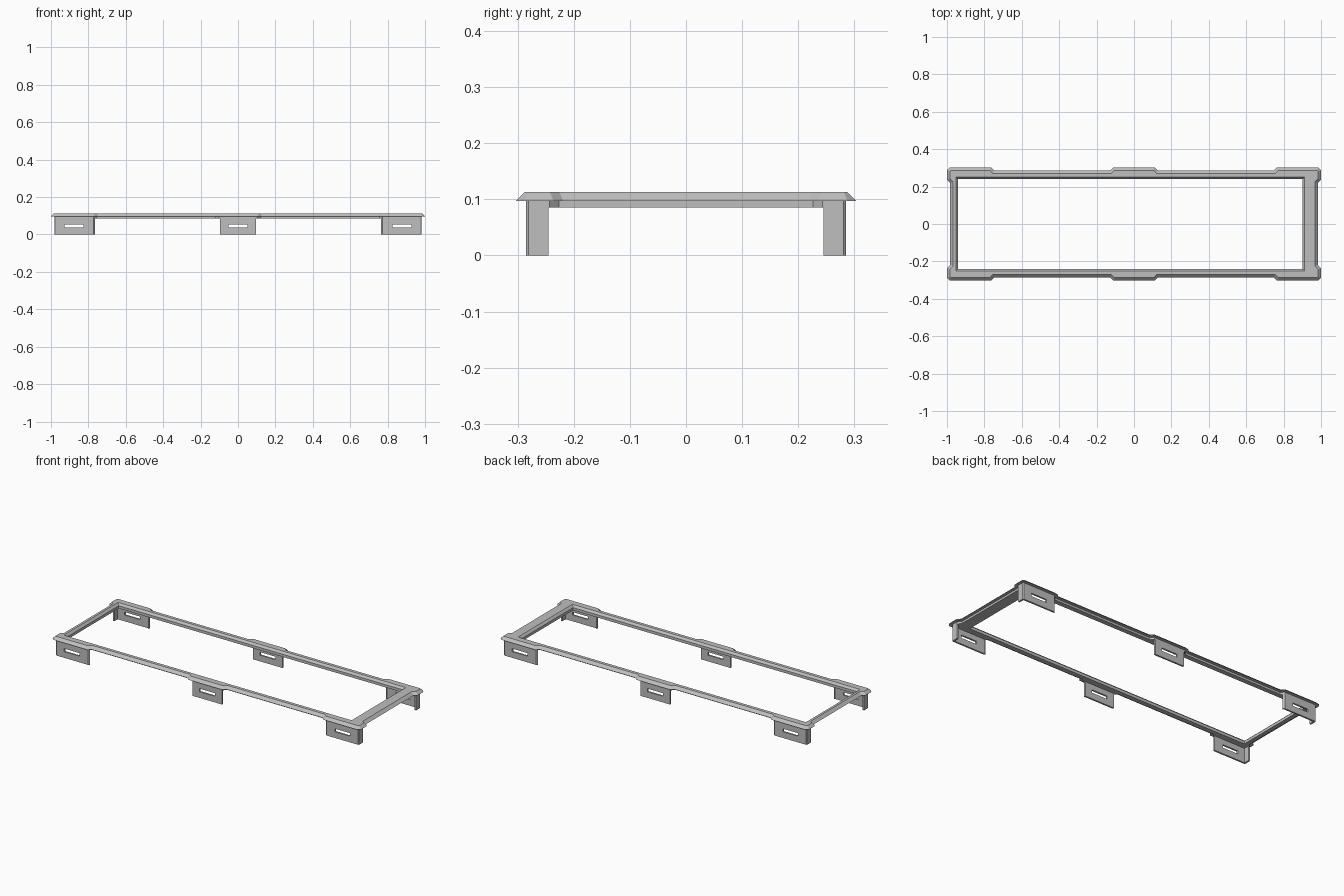
import bpy
import bmesh
from mathutils import Vector

if "Cube" in bpy.data.objects:
    bpy.data.objects.remove(bpy.data.objects["Cube"])

grey = bpy.data.materials.new("plain grey")
grey.use_nodes = True
colour = (0.52, 0.52, 0.52, 1)
grey.diffuse_color = colour
grey.node_tree.nodes["Principled BSDF"].inputs["Base Color"].default_value = colour

LIP_BOTTOM, FLANGE, TOP = 0.085, 0.097, 0.113
WALL_INSET, SLOPE, THICK = 0.018, 0.016, 0.01


def finish(bm, name):
    bmesh.ops.remove_doubles(bm, verts=bm.verts, dist=1e-5)
    bmesh.ops.recalc_face_normals(bm, faces=bm.faces)
    mesh = bpy.data.meshes.new(name)
    bm.to_mesh(mesh)
    bm.free()
    mesh.materials.append(grey)
    obj = bpy.data.objects.new(name, mesh)
    bpy.context.collection.objects.link(obj)


def bridge(bm, rings):
    """Join closed rings of equal length into a closed tube of faces."""
    loops = [[bm.verts.new(p) for p in ring] for ring in rings]
    for a, b in zip(loops, loops[1:] + loops[:1]):
        for i in range(len(a)):
            j = (i + 1) % len(a)
            # Skip collapsed edges where several points share a corner
            corners = []
            for v in (a[i], a[j], b[j], b[i]):
                if all((v.co - c.co).length > 1e-6 for c in corners):
                    corners.append(v)
            if len(corners) > 2:
                bm.faces.new(corners)


def inset(points, d):
    """Offset a clockwise outline inward with mitred corners."""
    out = []
    for i, p in enumerate(points):
        e1 = (p - points[i - 1]).normalized()
        e2 = (points[(i + 1) % len(points)] - p).normalized()
        n1, n2 = Vector((e1.y, -e1.x)), Vector((e2.y, -e2.x))
        out.append(p + (n1 + n2) * d / (1 + n1.dot(n2)))
    return out


# Clockwise outline with widened corners and a widened middle
quarter = [(0.11, 0.303), (0.127, 0.286), (0.748, 0.286), (0.765, 0.303),
           (0.985, 0.303), (1, 0.288), (1, 0.236), (0.983, 0.219)]
right = quarter + [(x, -y) for x, y in reversed(quarter)]
outline = [Vector(p) for p in right + [(-x, y) for x, y in reversed(right)]]


def at(points, z):
    return [(p.x, p.y, z) for p in points]


def opening(x0, x1, y, z):
    return [(min(max(p.x, x0), x1), min(max(p.y, -y), y), z) for p in outline]


# Rim with sloped flange, lower lip and off-centre opening
wall = inset(outline, WALL_INSET)
bm = bmesh.new()
bridge(bm, [at(wall, LIP_BOTTOM), at(wall, FLANGE), at(outline, FLANGE),
            at(inset(outline, SLOPE), TOP),
            opening(-0.953, 0.912, 0.251, TOP),
            opening(-0.941, 0.9, 0.24, 0.101),
            opening(-0.941, 0.9, 0.24, LIP_BOTTOM)])
finish(bm, "rim_frame")


def rect(x0, x1, z0, z1, y):
    return [(x0, y, z0), (x1, y, z0), (x1, y, z1), (x0, y, z1)]


def slotted_plate(bm, x0, x1, slot_x, y):
    bounds = (x0, x1, 0, LIP_BOTTOM)
    slot = (slot_x - 0.05, slot_x + 0.05, 0.036, 0.054)
    bridge(bm, [rect(*bounds, y), rect(*slot, y),
                rect(*slot, y - THICK), rect(*bounds, y - THICK)])


def prism(bm, points):
    low = [bm.verts.new((x, y, 0)) for x, y in points]
    high = [bm.verts.new((x, y, LIP_BOTTOM)) for x, y in points]
    bm.faces.new(low)
    bm.faces.new(high)
    for i in range(len(points)):
        j = (i + 1) % len(points)
        bm.faces.new((low[i], low[j], high[j], high[i]))


face_y, end_x = 0.303 - WALL_INSET, 1 - WALL_INSET
back_y, back_x = face_y - THICK, end_x - THICK

for sy, side in ((-1, "front"), (1, "back")):
    # Middle mounting bracket
    bm = bmesh.new()
    slotted_plate(bm, -0.096, 0.096, 0, face_y)
    bmesh.ops.scale(bm, vec=(1, sy, 1), verts=bm.verts)
    finish(bm, side + "_middle_bracket")

    # Corner brackets: slotted plate, wrapped end and short bent edge
    for sx, hand in ((-1, "right"), (1, "left")):
        bm = bmesh.new()
        slotted_plate(bm, 0.772, 0.968, 0.877, face_y)
        prism(bm, [(0.968, face_y), (0.9775, face_y), (end_x, face_y - 0.0045),
                   (end_x, 0.245), (back_x, 0.245), (back_x, back_y),
                   (0.968, back_y)])
        prism(bm, [(0.772, face_y), (0.764, face_y - 0.008),
                   (0.768, back_y - 0.004), (0.772, back_y)])
        bmesh.ops.scale(bm, vec=(sx, sy, 1), verts=bm.verts)
        finish(bm, f"{side}_{hand}_bracket")
